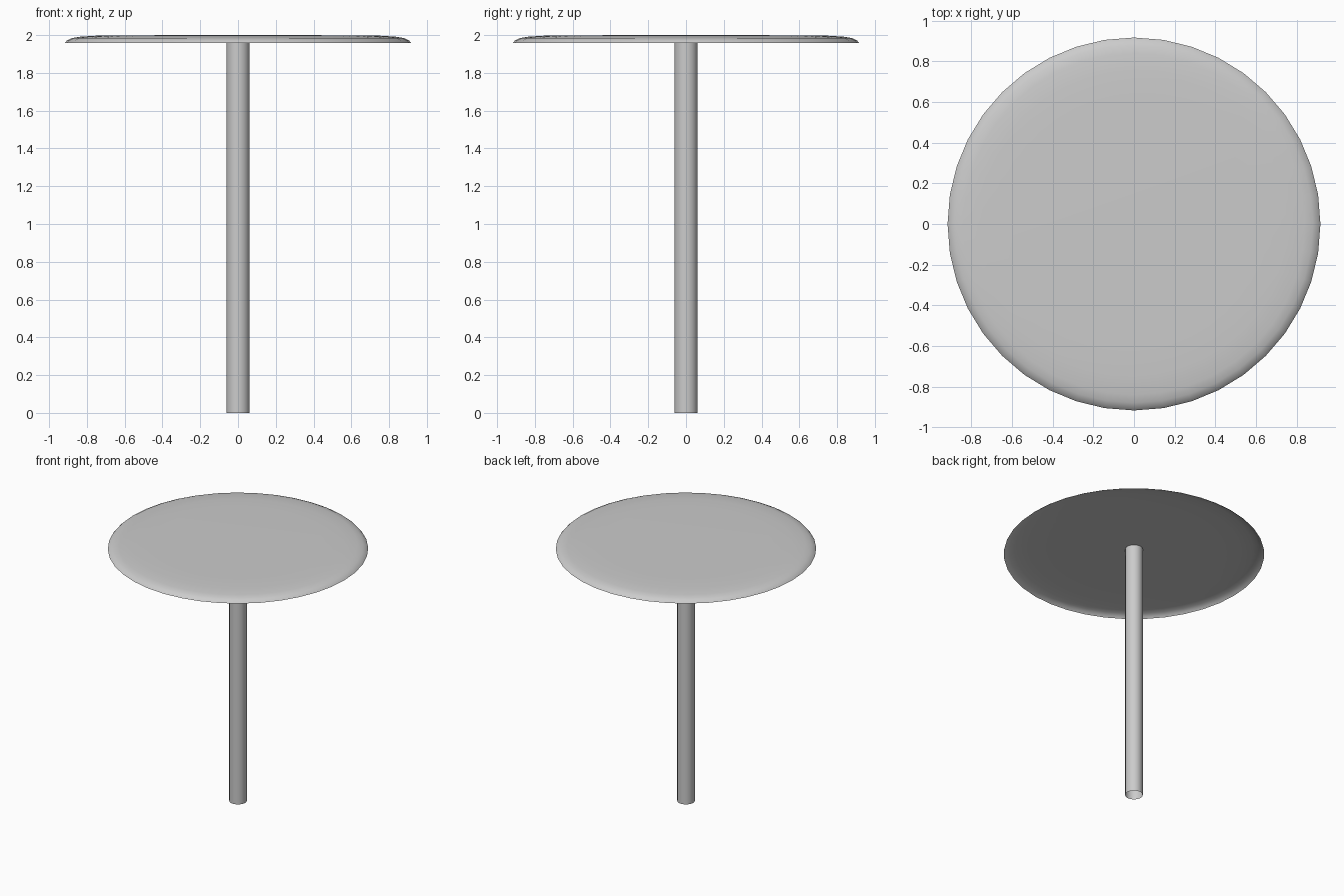
import bpy, bmesh, math

if "Cube" in bpy.data.objects:
    bpy.data.objects.remove(bpy.data.objects["Cube"])

def lathe(name, profile, segments, angle):
    """Revolve an open (radius, z) profile around z as a single-walled surface."""
    bm = bmesh.new()
    rings = []
    for r, z in profile:
        if r == 0:
            rings.append([bm.verts.new((0, 0, z))] * segments)
        else:
            rings.append([bm.verts.new((r * math.cos(2 * math.pi * i / segments),
                                        r * math.sin(2 * math.pi * i / segments), z))
                          for i in range(segments)])
    for low, high in zip(rings, rings[1:]):
        for i in range(segments):
            j = (i + 1) % segments
            quad = [low[i], low[j], high[j], high[i]]
            bm.faces.new(list(dict.fromkeys(quad)))
    mesh = bpy.data.meshes.new(name)
    bm.to_mesh(mesh)
    bm.free()
    obj = bpy.data.objects.new(name, mesh)
    bpy.context.collection.objects.link(obj)
    bpy.ops.object.select_all(action='DESELECT')
    obj.select_set(True)
    bpy.context.view_layer.objects.active = obj
    bpy.ops.object.shade_smooth_by_angle(angle=math.radians(angle))
    return obj

# Shallow round top, open underneath, with a softly rolled rim
lathe("table_top", [(0.917, 1.959), (0.905, 1.972), (0.88, 1.984), (0.84, 1.991),
                    (0.75, 1.997), (0.6, 1.999), (0, 2.0)], 40, 60)

# Open tube column reaching up to the inside of the top
lathe("column", [(0.062, 0), (0.062, 1.998)], 24, 40)
